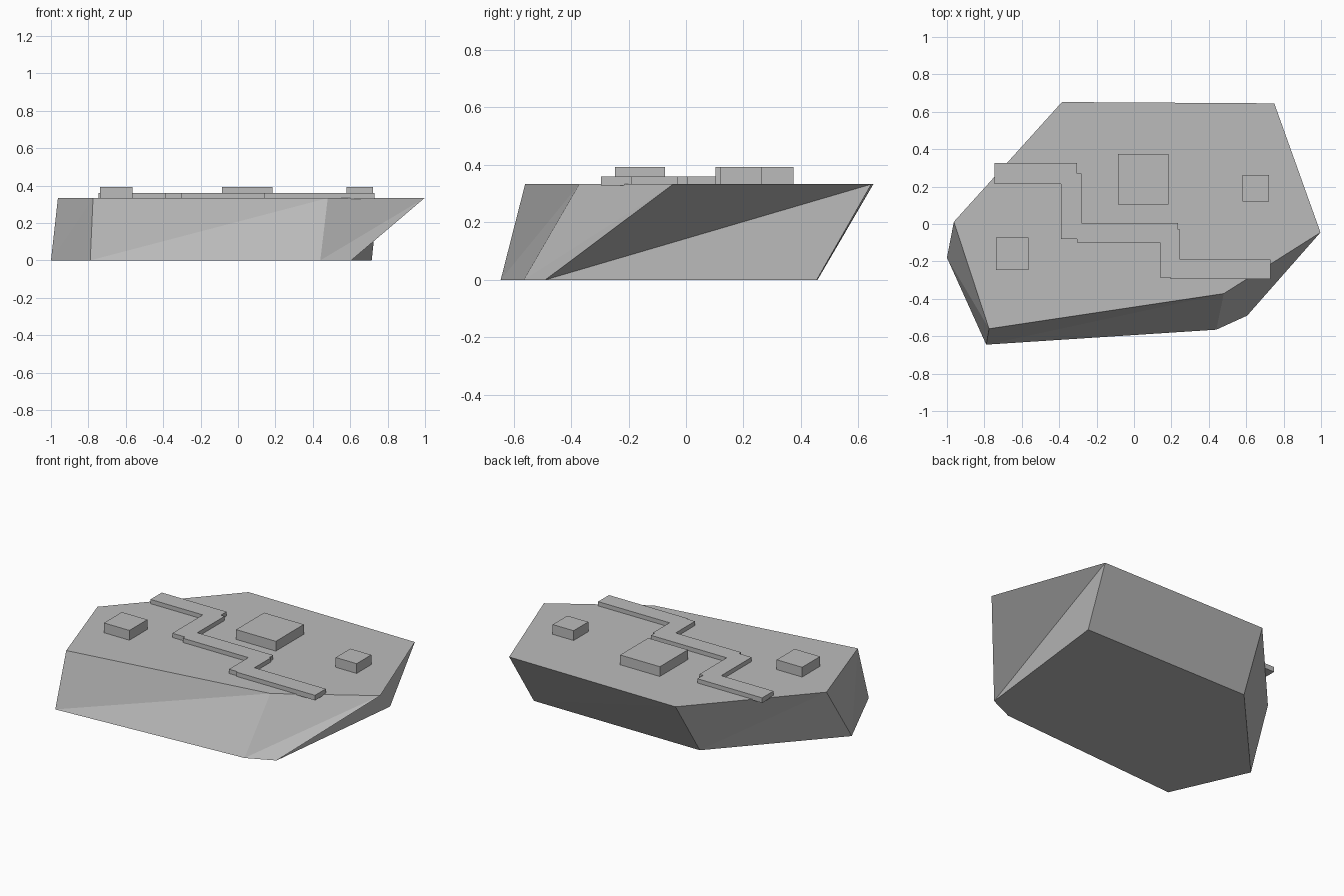
import bpy
import bmesh

if "Cube" in bpy.data.objects:
    bpy.data.objects.remove(bpy.data.objects["Cube"])

stone = bpy.data.materials.new("stone_grey")
stone.diffuse_color = (0.5, 0.5, 0.5, 1)
stone.use_nodes = True
stone.node_tree.nodes["Principled BSDF"].inputs["Base Color"].default_value = stone.diffuse_color

TOP = 0.333


def finish(name, bm):
    bmesh.ops.recalc_face_normals(bm, faces=bm.faces)
    mesh = bpy.data.meshes.new(name)
    bm.to_mesh(mesh)
    bm.free()
    mesh.materials.append(stone)
    obj = bpy.data.objects.new(name, mesh)
    bpy.context.collection.objects.link(obj)
    return obj


def prism(name, outline, z0, z1):
    bm = bmesh.new()
    face = bm.faces.new([bm.verts.new((x, y, z0)) for x, y in outline])
    ext = bmesh.ops.extrude_face_region(bm, geom=[face])
    verts = [g for g in ext["geom"] if isinstance(g, bmesh.types.BMVert)]
    bmesh.ops.translate(bm, vec=(0, 0, z1 - z0), verts=verts)
    return finish(name, bm)


# Faceted slab: two six-sided outlines joined by triangulated side walls
lower = [(-1, -0.18), (-0.79, -0.645), (0.44, -0.565),
         (0.605, -0.49), (0.715, 0.455), (-0.415, 0.458)]
upper = [(-0.963, 0.012), (-0.775, -0.56), (0.48, -0.372),
         (0.997, -0.045), (0.75, 0.645), (-0.385, 0.652)]
bm = bmesh.new()
lo = [bm.verts.new((x, y, 0)) for x, y in lower]
up = [bm.verts.new((x, y, TOP)) for x, y in upper]
bm.faces.new(lo[::-1])
bm.faces.new(up)
for i in range(6):
    j = (i + 1) % 6
    bm.faces.new((lo[i], lo[j], up[j]))
    bm.faces.new((lo[i], up[j], up[i]))
finish("rock_slab", bm)

# Stepped path winding across the top
path = [(-0.745, 0.325), (-0.305, 0.325), (-0.305, 0.27), (-0.28, 0.27),
        (-0.28, 0.005), (0.235, 0.005), (0.235, -0.03), (0.245, -0.03),
        (0.245, -0.19), (0.73, -0.19), (0.73, -0.295), (0.195, -0.295),
        (0.195, -0.287), (0.14, -0.287), (0.14, -0.1), (-0.305, -0.1),
        (-0.305, -0.08), (-0.39, -0.08), (-0.39, 0.215), (-0.745, 0.215)]
prism("stepped_path", path, 0.328, 0.359)

# Square blocks beside the path
blocks = {
    "large_block": (-0.085, 0.185, 0.103, 0.375),
    "right_block": (0.58, 0.722, 0.12, 0.262),
    "left_block": (-0.738, -0.565, -0.247, -0.073),
}
for name, (x0, x1, y0, y1) in blocks.items():
    prism(name, [(x0, y0), (x1, y0), (x1, y1), (x0, y1)], TOP - 0.003, 0.393)
